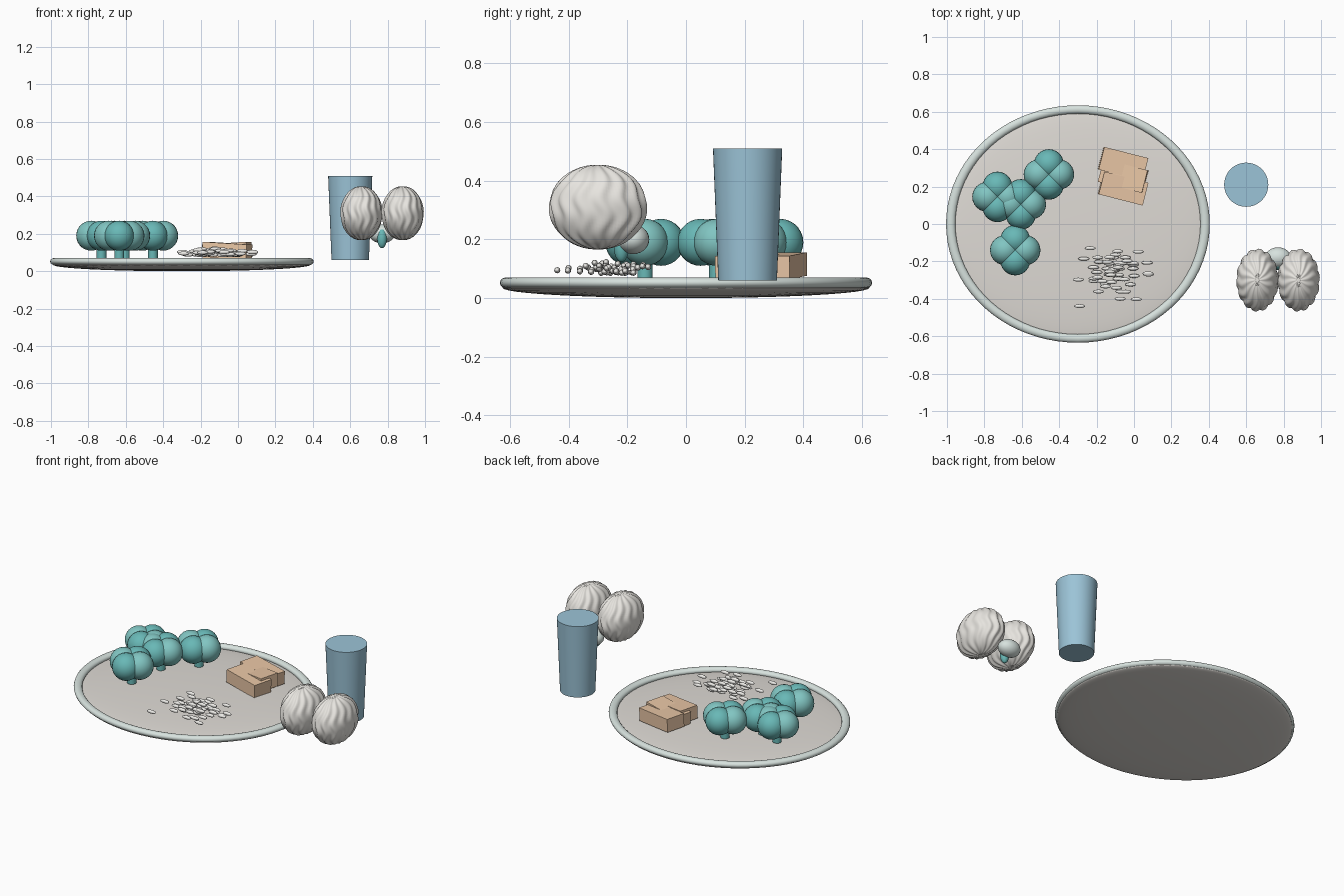
import bpy, math, random
from mathutils import Vector

if "Cube" in bpy.data.objects:
    bpy.data.objects.remove(bpy.data.objects["Cube"])

random.seed(7)


def mat(name, *rgb, a=1.0):
    m = bpy.data.materials.new(name)
    m.diffuse_color = (*rgb, a)
    m.use_nodes = True
    m.node_tree.nodes["Principled BSDF"].inputs["Base Color"].default_value = m.diffuse_color
    return m


CERAMIC = mat("ceramic", 0.74, 0.71, 0.67)
RIM = mat("rim", 0.68, 0.76, 0.73)
TEAL = mat("teal", 0.14, 0.48, 0.47)
TEAL_LIGHT = mat("teal_light", 0.22, 0.56, 0.54)
BREAD = mat("bread", 0.82, 0.57, 0.38)
RICE = mat("rice", 0.85, 0.84, 0.81)
CREAM = mat("cream", 0.80, 0.78, 0.74)
BLUE = mat("blue", 0.33, 0.55, 0.68, a=0.9)


def finish(name, material, scale=None, smooth=True):
    o = bpy.context.object
    o.name = name
    if scale:
        o.scale = scale
    o.data.materials.append(material)
    if smooth:
        bpy.ops.object.shade_smooth_by_angle(angle=math.radians(40))
    return o


def ball(name, loc, radii, material, seg=24, rings=14):
    bpy.ops.mesh.primitive_uv_sphere_add(segments=seg, ring_count=rings, location=loc)
    return finish(name, material, radii)


def cone(name, loc, r1, r2, h, material, seg=48):
    bpy.ops.mesh.primitive_cone_add(vertices=seg, radius1=r1, radius2=r2, depth=h, location=loc)
    return finish(name, material)


# Plate: shallow lens with a rounded oval rim
ball("plate", (-0.30, 0, 0.035), (0.69, 0.625, 0.035), CERAMIC, 64, 24)
bpy.ops.mesh.primitive_torus_add(location=(-0.30, 0, 0.052), major_radius=0.68,
                                 minor_radius=0.025, major_segments=80, minor_segments=14)
finish("plate_rim", RIM, (1, 0.9, 0.75))

# Broccoli florets: stem with four round lobes
for i, (x, y) in enumerate([(-0.455, 0.265), (-0.73, 0.145), (-0.605, 0.105), (-0.635, -0.14)]):
    cone(f"floret_stem_{i}", (x, y, 0.115), 0.026, 0.026, 0.09, TEAL, 20)
    for k in range(4):
        a = k * math.pi / 2
        ball(f"floret_lobe_{i}_{k}", (x + 0.055 * math.cos(a), y + 0.055 * math.sin(a), 0.19),
             (0.08, 0.08, 0.08), TEAL if k % 2 else TEAL_LIGHT)

# Overlapping slices, each with a slightly different tilt
for i, tilt in enumerate([0.05, -0.06, 0.06]):
    bpy.ops.mesh.primitive_cube_add(size=1, location=(-0.058, 0.322 - 0.066 * i, 0.11),
                                    rotation=(0, tilt, -0.25))
    finish(f"slice_{i}", BREAD, (0.243, 0.125, 0.08), smooth=False)

# Scattered heap of grains
for i in range(60):
    x = min(max(random.gauss(-0.11, 0.095), -0.32), 0.2)
    y = min(max(random.gauss(-0.25, 0.075), -0.47), -0.11)
    d = math.hypot((x + 0.11) / 0.2, (y + 0.25) / 0.15)
    z = 0.085 + random.random() * max(0.012, 0.045 * (1 - 0.5 * d))
    ball(f"grain_{i}", (x, y, z), (0.03, 0.0105, 0.0105), RICE, 12, 8)

# Drinking glass
cone("drinking_glass", (0.60, 0.21, 0.285), 0.10, 0.118, 0.45, BLUE)

# Pair of pleated buns: spheres with spiralling flutes
for side in (-1, 1):
    o = ball(f"bun_{side}", (0.77 + side * 0.11, -0.30, 0.31), (0.11, 0.163, 0.144), CREAM, 96, 40)
    for v in o.data.vertices:
        c = v.co
        a = math.atan2(c.y, c.x)
        flute = math.sin(14 * a + 1.2 * math.sin(7 * c.z)) * math.sqrt(max(0, 1 - c.z * c.z))
        c *= 1 + 0.035 * flute

# Small pale cap and teal tip between the buns
ball("pale_cap", (0.77, -0.18, 0.20), (0.07, 0.055, 0.05), RIM)
ball("teal_tip", (0.77, -0.22, 0.175), (0.026, 0.026, 0.052), TEAL)
